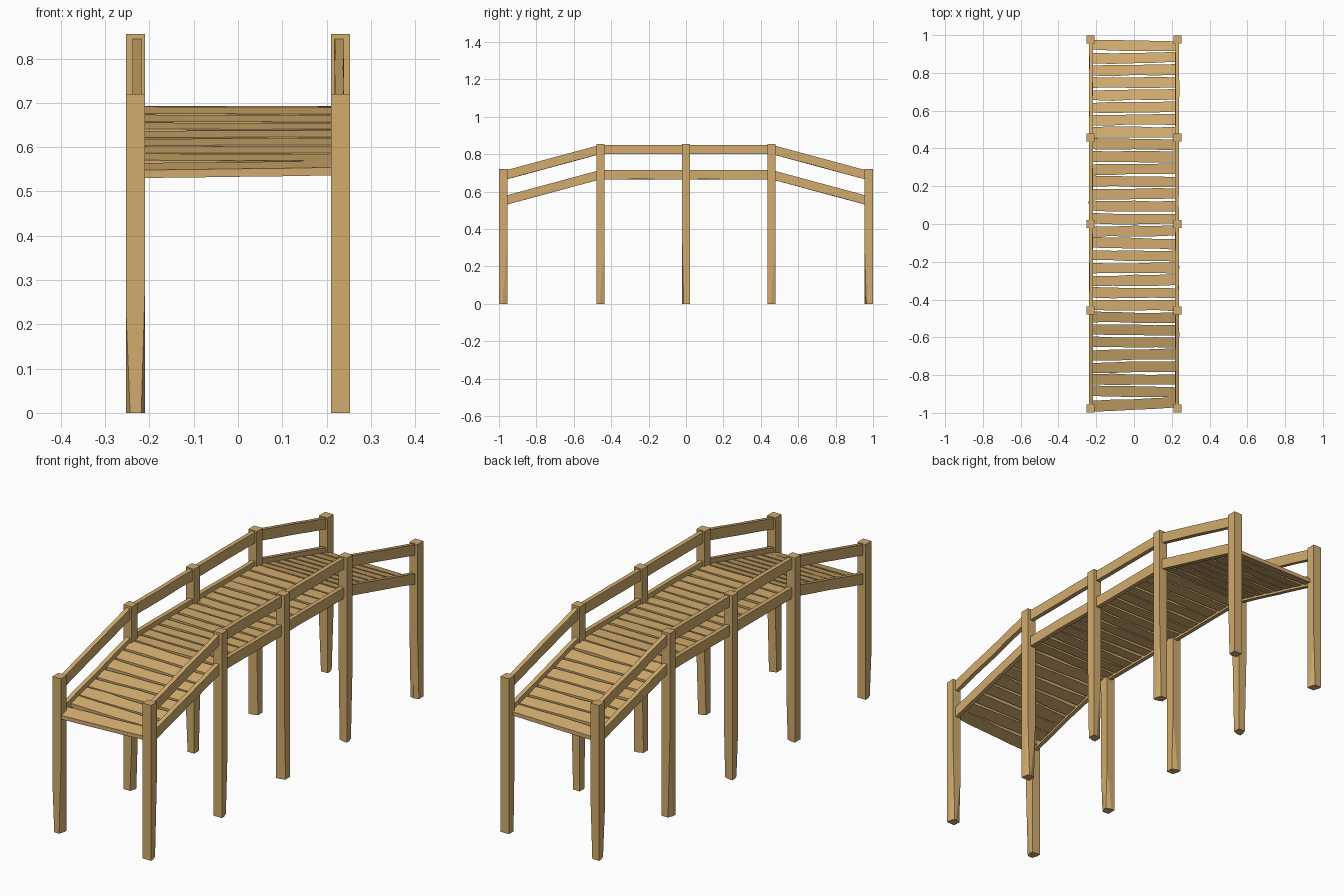
import bpy, bmesh, random
from mathutils import Vector

if "Cube" in bpy.data.objects:
    bpy.data.objects.remove(bpy.data.objects["Cube"])

random.seed(7)

wood = bpy.data.materials.new("warm timber")
wood.diffuse_color = (0.64, 0.41, 0.155, 1)
wood.use_nodes = True
wood.node_tree.nodes["Principled BSDF"].inputs["Base Color"].default_value = wood.diffuse_color

BREAK, SLOPE = 0.458, 0.27        # where the ramps begin, and how steep they are
POST_Y = [-0.977, -BREAK, 0.0, BREAK, 0.977]
POST_X, POST_W = 0.231, 0.043


def drop(y):
    """How far the walkway has fallen below the level middle."""
    return SLOPE * max(0.0, abs(y) - BREAK)


def finish(bm, name):
    bmesh.ops.recalc_face_normals(bm, faces=bm.faces)
    me = bpy.data.meshes.new(name)
    bm.to_mesh(me)
    bm.free()
    me.materials.append(wood)
    ob = bpy.data.objects.new(name, me)
    bpy.context.collection.objects.link(ob)
    return ob


def loft(name, rings):
    """Closed beam through a list of four-cornered sections."""
    bm = bmesh.new()
    loops = [[bm.verts.new(p) for p in ring] for ring in rings]
    for a, b in zip(loops, loops[1:]):
        for i in range(4):
            j = (i + 1) % 4
            bm.faces.new((a[i], a[j], b[j], b[i]))
    bm.faces.new(loops[0])
    bm.faces.new(loops[-1][::-1])
    return finish(bm, name)


def post(name, x, y, h):
    """Square post with thin slivers hewn off its lower corners."""
    bm = bmesh.new()
    bmesh.ops.create_cube(bm, size=1)
    for v in bm.verts:
        v.co = Vector((x + v.co.x * POST_W, y + v.co.y * POST_W, (v.co.z + 0.5) * h))
    for sx, sy in random.sample([(-1, -1), (-1, 1), (1, -1), (1, 1)], 2):
        start = random.uniform(0.2, 0.45)
        corner = Vector((x + sx * POST_W / 2, y + sy * POST_W / 2, start))
        ax, ay = random.choice([(1.0, 0.35), (0.35, 1.0)])
        normal = Vector((sx * ax, sy * ay, -0.009 / start))
        bmesh.ops.bisect_plane(bm, geom=bm.verts[:] + bm.edges[:] + bm.faces[:],
                               plane_co=corner, plane_no=normal, clear_outer=True)
        bmesh.ops.holes_fill(bm, edges=[e for e in bm.edges if e.is_boundary])
    return finish(bm, name)


def rail(name, side, y0, y1, top):
    """Handrail or stringer between two posts, slightly wavy."""
    rings = []
    for k in range(5):
        y = y0 + (y1 - y0) * k / 4
        z = top - drop(y)
        w = random.uniform(-0.002, 0.002) if 0 < k < 4 else 0
        xi, xo = side * (0.218 + w), side * (0.238 + w)
        rings.append([(xi, y, z - 0.05), (xo, y, z - 0.05 + abs(w)),
                      (xo, y, z), (xi, y, z)])
    return loft(name, rings)


def plank(name, yc, skew):
    """Rough-sawn deck board across the walkway."""
    rings = []
    for k in range(5):
        x = -0.221 + 0.442 * k / 4
        mid = yc + skew * x / 0.221
        a = mid - 0.0275 + random.uniform(-0.003, 0.003)
        b = mid + 0.0275 + random.uniform(-0.003, 0.003)
        za, zb = 0.693 - drop(a), 0.693 - drop(b)
        rings.append([(x, a, za - 0.018), (x, b, zb - 0.018), (x, b, zb), (x, a, za)])
    return loft(name, rings)


# Posts and rails on both sides
for side, label in ((-1, "left"), (1, "right")):
    for i, y in enumerate(POST_Y):
        post(f"{label}_post_{i + 1}", side * POST_X, y, 0.72 if i in (0, 4) else 0.855)
    for i in range(4):
        y0, y1 = POST_Y[i], POST_Y[i + 1]
        rail(f"{label}_handrail_{i + 1}", side, y0, y1, 0.85)
        rail(f"{label}_stringer_{i + 1}", side, y0, y1, 0.715)

# Deck boards, the first one laid askew
for i in range(30):
    skew = 0.01 if i == 0 else random.uniform(-0.004, 0.004)
    plank(f"deck_plank_{i + 1}", -0.954 + i * 0.0655, skew)
